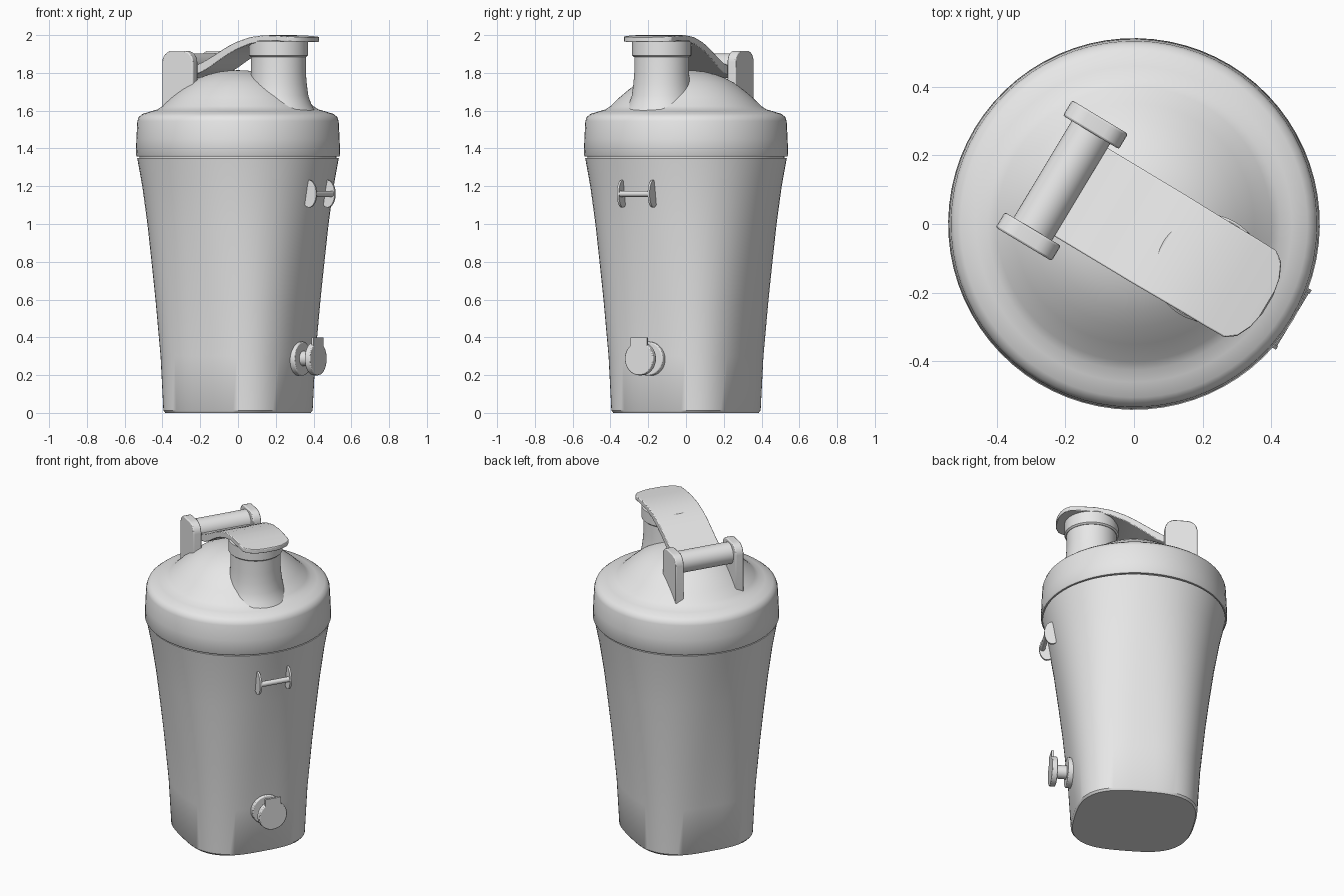
import bpy, bmesh
from math import sin, cos, pi, radians
from mathutils import Matrix, Vector

cube = bpy.data.objects.get("Cube")
if cube:
    bpy.data.objects.remove(cube, do_unlink=True)

TURN = radians(-31)          # whole shaker is turned about z
SEG = 72

grey = bpy.data.materials.new("light_grey")
grey.use_nodes = True
grey.diffuse_color = (0.8, 0.8, 0.8, 1)
grey.node_tree.nodes["Principled BSDF"].inputs["Base Color"].default_value = (0.8, 0.8, 0.8, 1)


def finish(name, bm, bevel=0, angle=35):
    """Turn a bmesh into a smooth shaded object."""
    bmesh.ops.recalc_face_normals(bm, faces=bm.faces)
    mesh = bpy.data.meshes.new(name)
    bm.to_mesh(mesh)
    bm.free()
    mesh.materials.append(grey)
    ob = bpy.data.objects.new(name, mesh)
    bpy.context.collection.objects.link(ob)
    ob.rotation_euler.z = TURN
    bpy.ops.object.select_all(action='DESELECT')
    ob.select_set(True)
    bpy.context.view_layer.objects.active = ob
    bpy.ops.object.shade_smooth_by_angle(angle=radians(angle))
    if bevel:
        mod = ob.modifiers.new("soft_edges", 'BEVEL')
        mod.width = bevel
        mod.segments = 2
    return ob


def bridge(bm, rings):
    """Skin a list of equal point rings and cap both ends."""
    loops = [[bm.verts.new(p) for p in ring] for ring in rings]
    n = len(loops[0])
    for low, high in zip(loops, loops[1:]):
        for i in range(n):
            j = (i + 1) % n
            bm.faces.new((low[i], low[j], high[j], high[i]))
    bm.faces.new(loops[0][::-1])
    bm.faces.new(loops[-1])


def squircle(reach, z, power=2, cx=0):
    """Ring between a circle and a rounded square, sized by its reach along world x."""
    q = power / (power - 1)
    a = reach / (abs(cos(TURN)) ** q + abs(sin(TURN)) ** q) ** (1 / q)
    ring = []
    for i in range(SEG):
        c, s = cos(2 * pi * i / SEG), sin(2 * pi * i / SEG)
        x = abs(c) ** (2 / power) * (1 if c > 0 else -1)
        y = abs(s) ** (2 / power) * (1 if s > 0 else -1)
        ring.append((cx + a * x, a * y, z))
    return ring


def loft(name, profile, cx=0):
    bm = bmesh.new()
    bridge(bm, [squircle(p[0], p[1], p[2] if len(p) > 2 else 2, cx) for p in profile])
    return finish(name, bm)


def rod(name, centre, radius, length, axis, squash=1, bevel=0):
    """Cylinder lying along local x or y."""
    turn = Matrix.Rotation(pi / 2, 4, 'Y' if axis == 'x' else 'X')
    bm = bmesh.new()
    bmesh.ops.create_cone(bm, cap_ends=True, segments=40, radius1=radius, radius2=radius,
                          depth=length, matrix=turn)
    bmesh.ops.scale(bm, vec=(squash, 1, 1), verts=bm.verts)
    bmesh.ops.translate(bm, vec=Vector(centre), verts=bm.verts)
    return finish(name, bm, bevel)


# Cup: rounded square foot blending into a round rim
loft("cup_body", [(0.385, 0, 3), (0.395, 0.012, 3), (0.41, 0.3, 2.8), (0.437, 0.6, 2.6),
                  (0.458, 0.8, 2.45), (0.48, 1.0, 2.3), (0.507, 1.2, 2.15), (0.534, 1.35, 2.05)])
loft("rim_gap", [(0.522, 1.34), (0.522, 1.37)])

# Lid: straight skirt, rounded shoulder and dome
loft("lid", [(0.536, 1.357), (0.541, 1.365), (0.538, 1.45), (0.533, 1.545), (0.525, 1.567),
             (0.505, 1.583), (0.46, 1.597), (0.425, 1.607), (0.4, 1.624), (0.35, 1.672),
             (0.3, 1.714), (0.25, 1.75), (0.2, 1.776), (0.15, 1.794), (0.1, 1.806),
             (0.05, 1.812), (0.01, 1.814)])

# Spout with its cap ring
SPOUT = 0.25
loft("spout", [(0.2, 1.59), (0.175, 1.63), (0.158, 1.68), (0.15, 1.74), (0.145, 1.8),
               (0.145, 1.92)], SPOUT)
loft("cap_ring", [(0.148, 1.885), (0.157, 1.893), (0.157, 1.965), (0.15, 1.972)], SPOUT)

# Curved flap: distance along, top height, half width, thickness
bm = bmesh.new()
stations = [(-0.22, 1.832, 0.15, 0.05), (-0.145, 1.85, 0.15, 0.05), (-0.09, 1.877, 0.15, 0.05),
            (-0.03, 1.91, 0.15, 0.046), (0.025, 1.94, 0.15, 0.043), (0.08, 1.964, 0.15, 0.04),
            (0.16, 1.989, 0.149, 0.036), (0.25, 2.0, 0.148, 0.033), (0.33, 1.998, 0.148, 0.03),
            (0.395, 1.993, 0.147, 0.027), (0.425, 1.991, 0.125, 0.026),
            (0.444, 1.989, 0.085, 0.025), (0.455, 1.988, 0.03, 0.025)]
bridge(bm, [[(u, -w, z - t), (u, w, z - t), (u, w, z), (u, -w, z)] for u, z, w, t in stations])
finish("flap", bm, bevel=0.004)

# Hinge: barrel between two round-topped ears
HINGE = -0.245
rod("hinge_barrel", (HINGE, 0, 1.838), 0.065, 0.36, 'y')
for side, name in ((1, "hinge_ear_left"), (-1, "hinge_ear_right")):
    half, top, r = 0.095, 1.917, 0.06
    outline = [(-half, 1.58), (half, 1.58)]
    for corner in (1, -1):
        for i in range(7):
            t = i * pi / 12 + (0 if corner == 1 else pi / 2)
            outline.append((corner * (half - r) + r * cos(t), top - r + r * sin(t)))
    bm = bmesh.new()
    bridge(bm, [[(HINGE + u, side * 0.19 + v, z) for u, z in outline] for v in (-0.026, 0.026)])
    finish(name, bm, bevel=0.006)

# Upper loop: thin plates carrying a small bar
rod("loop_bar", (0.524, 0, 1.16), 0.016, 0.2, 'y')
for side, name in ((1, "loop_plate_left"), (-1, "loop_plate_right")):
    rod(name, (0.498, side * 0.095, 1.16), 0.072, 0.012, 'y', squash=0.62)

# Lower fitting: base disc, stem, knob and tab
rod("knob_base", (0.375, 0.005, 0.287), 0.09, 0.05, 'x', bevel=0.006)
rod("knob_stem", (0.435, 0.005, 0.287), 0.04, 0.1, 'x')
rod("knob", (0.477, 0.005, 0.287), 0.088, 0.034, 'x', bevel=0.005)
bm = bmesh.new()
bmesh.ops.create_cube(bm, size=1)
bmesh.ops.scale(bm, vec=(0.014, 0.1, 0.07), verts=bm.verts)
bmesh.ops.translate(bm, vec=(0.487, 0.005, 0.365), verts=bm.verts)
finish("knob_tab", bm)
